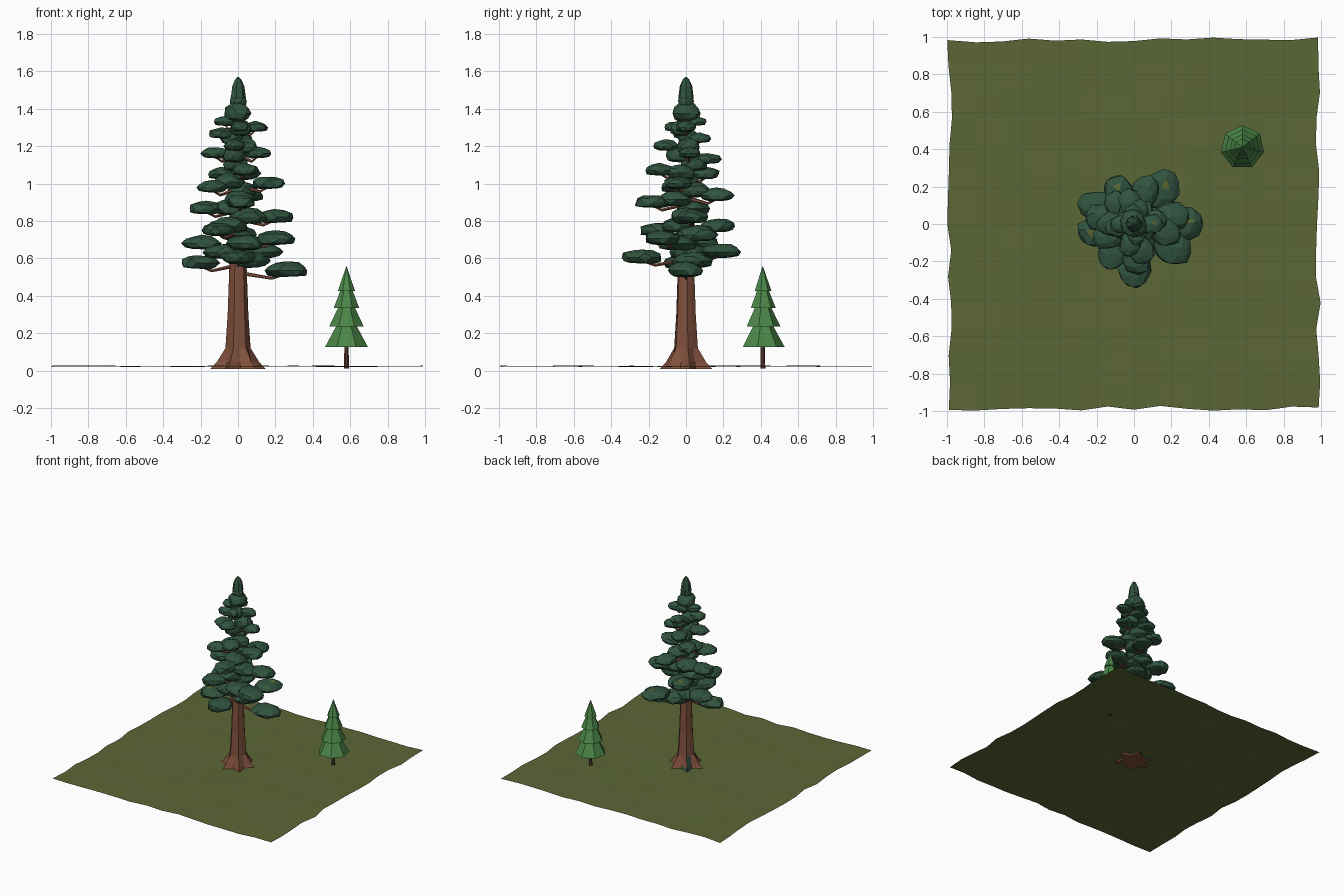
import bpy, bmesh, random
from math import sin, cos, pi, radians
from mathutils import Vector, Matrix

random.seed(7)
if "Cube" in bpy.data.objects:
    bpy.data.objects.remove(bpy.data.objects["Cube"], do_unlink=True)


def material(name, rgb):
    m = bpy.data.materials.new(name)
    m.use_nodes = True
    m.diffuse_color = (*rgb, 1)
    m.node_tree.nodes["Principled BSDF"].inputs["Base Color"].default_value = (*rgb, 1)
    return m


GRASS = material("olive_grass", (.105, .135, .036))
NEEDLES = material("dark_needles", (.03, .088, .05))
LICHEN = material("lichen", (.11, .14, .03))
BARK = material("red_bark", (.215, .08, .045))
YOUNG = material("young_needles", (.07, .24, .065))
YOUNG_BARK = material("dark_bark", (.11, .045, .03))


def finish(bm, name, *mats):
    bmesh.ops.recalc_face_normals(bm, faces=bm.faces)
    me = bpy.data.meshes.new(name)
    bm.to_mesh(me)
    bm.free()
    for m in mats:
        me.materials.append(m)
    ob = bpy.data.objects.new(name, me)
    bpy.context.collection.objects.link(ob)
    return ob


def loft(bm, rings, cap=True):
    """Skin a list of equally long rings of points."""
    rows = [[bm.verts.new(p) for p in ring] for ring in rings]
    n = len(rows[0])
    for a, b in zip(rows, rows[1:]):
        for i in range(n):
            j = (i + 1) % n
            bm.faces.new((a[i], a[j], b[j], b[i]))
    if cap:
        bm.faces.new(rows[0])
        bm.faces.new(rows[-1])


def cone(bm, x, y, z0, z1, r0, r1, sides):
    spin = Matrix.Translation((x, y, (z0 + z1) / 2)) @ Matrix.Rotation(pi / 2, 4, "Z")
    ring = [[spin @ Vector((r * cos(2 * pi * i / sides), r * sin(2 * pi * i / sides), h))
             for i in range(sides)] for r, h in ((r0, (z0 - z1) / 2), (r1, (z1 - z0) / 2))]
    loft(bm, ring)


# Ground sheet with gentle bumps and a ragged border
bm = bmesh.new()
bmesh.ops.create_grid(bm, x_segments=14, y_segments=14, size=.985)
for v in bm.verts:
    for k in (0, 1):
        if abs(v.co[k]) > .98:
            v.co[k] += random.uniform(-.014, .014)
    v.co.z = .023 + random.uniform(-.003, .003)
finish(bm, "ground", GRASS)

# Trunk with flared roots
bm = bmesh.new()
profile = [(.008, .15, .085), (.045, .115, .075), (.12, .068, .06), (.3, .056, .051),
           (.55, .047, .043), (1, .03, .028), (1.38, .014, .013)]
rings = []
for z, lobe, valley in profile:
    rings.append([])
    for i in range(12):
        a = 2 * pi * i / 12 + .15
        r = valley if i % 2 else lobe
        rings[-1].append((r * cos(a), r * sin(a), z))
loft(bm, rings)
for f in bm.faces:          # mossy side of the roots
    c = f.calc_center_median()
    if c.z < .09 and c.x < -.045 and c.y > .035 and len(f.verts) == 4:
        f.material_index = 1
finish(bm, "trunk", BARK, NEEDLES)


def clump(name, centre, size, angle=0, lichen=False):
    """Faceted foliage pad with a flattened underside."""
    bm = bmesh.new()
    bmesh.ops.create_icosphere(bm, subdivisions=2, radius=1)
    bmesh.ops.rotate(bm, verts=bm.verts, matrix=Matrix.Rotation(random.uniform(0, 6), 3, "Z"))
    for v in bm.verts:
        v.co *= random.uniform(.88, 1.08)
        v.co.z = max(v.co.z, -.7 + .1 * v.co.x)
    bmesh.ops.dissolve_limit(bm, angle_limit=.3, verts=bm.verts, edges=bm.edges)
    if lichen:
        spot = Vector((.35, .1, .9))
        f = min(bm.faces, key=lambda f: (f.calc_center_median() - spot).length)
        f.material_index = 1
    bm.transform(Matrix.Translation(centre) @ Matrix.Rotation(angle, 4, "Z")
                 @ Matrix.Diagonal((*size, 1)))
    finish(bm, name, NEEDLES, LICHEN)


# Outer foliage pads on branches: direction in degrees, reach, height
pads = [(0, .38, .535), (190, .31, .575), (270, .35, .605), (52, .35, .635),
        (155, .32, .68), (-32, .35, .705), (235, .29, .75), (115, .29, .77),
        (10, .3, .82), (170, .27, .865), (275, .28, .9), (70, .27, .935),
        (205, .24, .98), (-15, .265, 1), (285, .23, 1.07), (130, .22, 1.05),
        (100, .19, 1.13), (180, .2, 1.16), (10, .18, 1.16), (260, .18, 1.2),
        (70, .14, 1.24), (190, .16, 1.265), (0, .16, 1.3), (280, .12, 1.3),
        (180, .13, 1.33), (95, .11, 1.33)]
branches = bmesh.new()
for i, (deg, reach, z) in enumerate(pads):
    a = radians(deg)
    out = Vector((cos(a), sin(a), 0))
    side = Vector((-sin(a), cos(a), 0))
    half = .03 + .24 * reach
    mid = out * (reach - half)
    clump(f"foliage_pad_{i + 1}", mid + Vector((0, 0, z)),
          (half, half * .82, .022 + .07 * reach), a, deg in (0, 190, 52, 115))
    ring = []
    for p, r in ((out * .02 + Vector((0, 0, z - .015)), .011),
                 (mid * .7 + Vector((0, 0, z - .042)), .008),
                 (mid + Vector((0, 0, z - .02)), .004)):
        ring.append([p + side * r * cos(t * pi / 2.5) + Vector((0, 0, r * sin(t * pi / 2.5)))
                     for t in range(5)])
    loft(branches, ring)
finish(branches, "branches", BARK)

# Inner pads hugging the trunk
for i in range(16):
    z = .585 + i * .047
    w = .125 - i * .0042
    a = i * 2.4 + .6
    off = w * .55
    clump(f"inner_pad_{i + 1}", (off * cos(a), off * sin(a), z), (w, w * .85, .05), a)

# Crown and spire
clump("crown", (-.005, 0, 1.375), (.075, .075, .062))
clump("spire_base", (0, 0, 1.44), (.045, .042, .05))
bm = bmesh.new()
rings = [[(r * cos(i * pi / 3.5), r * sin(i * pi / 3.5), z) for i in range(7)]
         for r, z in ((.03, 1.41), (.042, 1.46), (.034, 1.52), (.018, 1.555), (.003, 1.57))]
loft(bm, rings)
finish(bm, "spire", NEEDLES)

# Young tree: stacked seven-sided skirts on a thin stem
bm = bmesh.new()
cone(bm, .58, .41, .012, .15, .014, .011, 7)
finish(bm, "sapling_stem", YOUNG_BARK)
bm = bmesh.new()
for z0, z1, r0, r1 in ((.125, .24, .118, .055), (.235, .345, .095, .042),
                       (.335, .44, .07, .028), (.425, .555, .047, .002)):
    cone(bm, .58, .41, z0, z1, r0, r1, 7)
finish(bm, "sapling_skirts", YOUNG)
